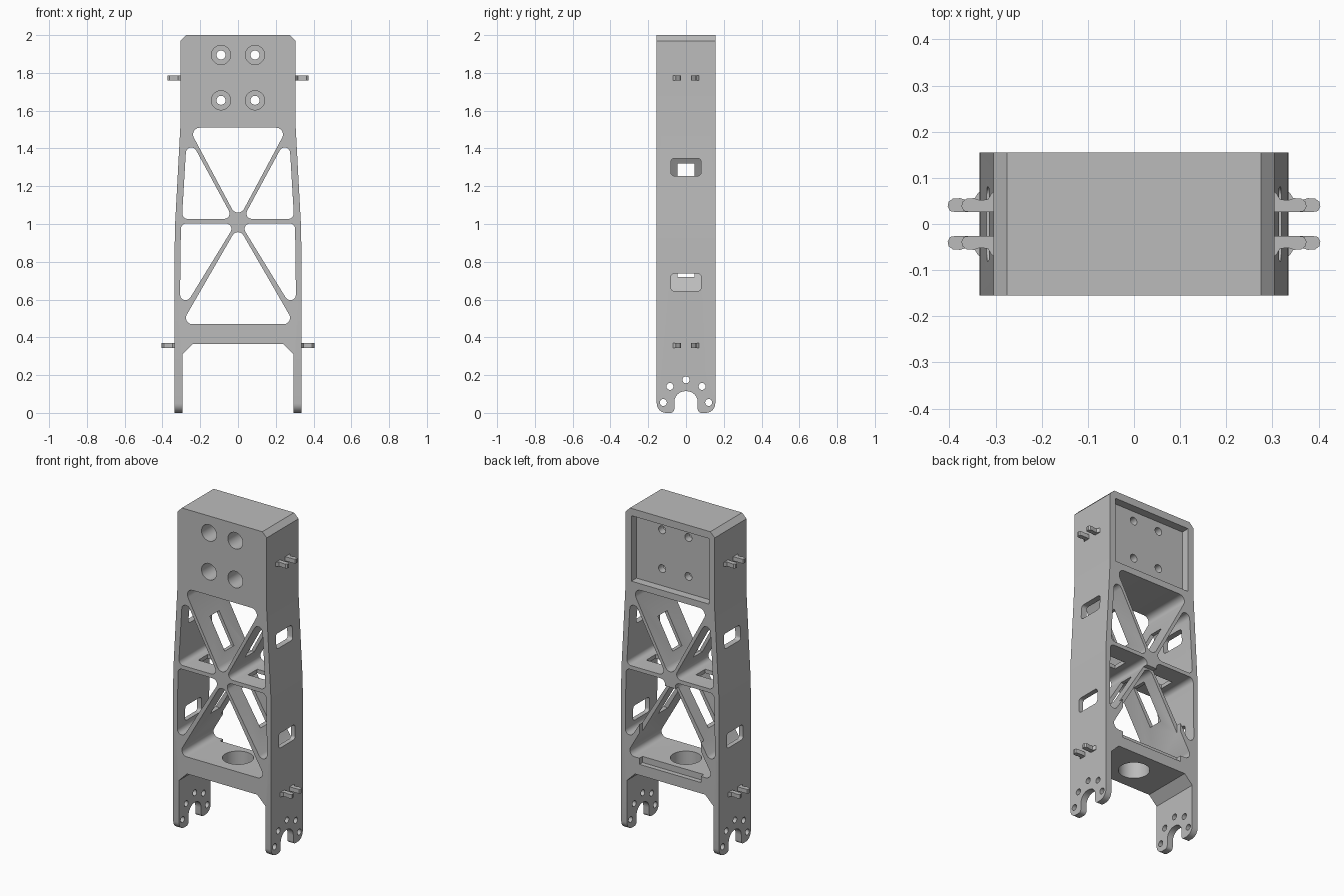
import bpy, bmesh, math
from mathutils import Vector

old = bpy.data.objects.get("Cube")
if old:
    bpy.data.objects.remove(old, do_unlink=True)

grey = bpy.data.materials.new("plain grey")
grey.use_nodes = True
grey.diffuse_color = (0.5, 0.5, 0.5, 1)
grey.node_tree.nodes["Principled BSDF"].inputs["Base Color"].default_value = (0.5, 0.5, 0.5, 1)

# Which 3D axes the two profile coordinates and the extrusion run along
PLANES = {"xz": (0, 2, 1), "yz": (1, 2, 0), "xy": (0, 1, 2)}


def rounded(points, radii, steps=6):
    """Replace each corner by an arc of its radius."""
    pts = [Vector(p) for p in points]
    if not isinstance(radii, (list, tuple)):
        radii = [radii] * len(pts)
    out = []
    for i, p in enumerate(pts):
        r = radii[i]
        if r == 0:
            out.append(p)
            continue
        a = (pts[i - 1] - p).normalized()
        b = (pts[(i + 1) % len(pts)] - p).normalized()
        half = a.angle(b) / 2
        centre = p + (a + b).normalized() * (r / math.sin(half))
        start = (p + a * (r / math.tan(half)) - centre).normalized()
        end = (p + b * (r / math.tan(half)) - centre).normalized()
        out += [centre + start.slerp(end, k / steps) * r for k in range(steps + 1)]
    return out


def circle(u, v, r, n=28):
    return [(u + r * math.cos(k * math.tau / n), v + r * math.sin(k * math.tau / n))
            for k in range(n)]


def rect(u0, u1, v0, v1):
    return [(u0, v0), (u1, v0), (u1, v1), (u0, v1)]


def prism(name, points, plane, lo, hi, r=0):
    """Extrude a closed profile between two depths."""
    iu, iv, iw = PLANES[plane]
    bm = bmesh.new()
    verts = []
    for p in rounded(points, r):
        co = [0, 0, 0]
        co[iu], co[iv], co[iw] = p[0], p[1], lo
        verts.append(bm.verts.new(co))
    face = bm.faces.new(verts)
    res = bmesh.ops.extrude_face_region(bm, geom=[face])
    move = Vector((0, 0, 0))
    move[iw] = hi - lo
    bmesh.ops.translate(bm, vec=move, verts=[g for g in res["geom"] if isinstance(g, bmesh.types.BMVert)])
    bmesh.ops.recalc_face_normals(bm, faces=bm.faces)
    mesh = bpy.data.meshes.new(name)
    bm.to_mesh(mesh)
    bm.free()
    mesh.materials.append(grey)
    ob = bpy.data.objects.new(name, mesh)
    bpy.context.collection.objects.link(ob)
    return ob


def activate(ob):
    bpy.ops.object.select_all(action="DESELECT")
    ob.select_set(True)
    bpy.context.view_layer.objects.active = ob


def boolean(target, cutter, operation="DIFFERENCE"):
    activate(target)
    mod = target.modifiers.new("cut", "BOOLEAN")
    mod.operation = operation
    mod.solver = "EXACT"
    mod.object = cutter
    bpy.ops.object.modifier_apply(modifier=mod.name)
    bpy.data.objects.remove(cutter, do_unlink=True)


def cut(points, plane, lo, hi, r=0):
    boolean(frame, prism("cutter", points, plane, lo, hi, r))


def flip(points, s):
    return [(s * p[0], p[1]) for p in points]


# Tapered tower outline with two legs
half = [(0.275, 2), (0.305, 1.97), (0.305, 1.52), (0.333, 1.0), (0.335, 0.9), (0.335, -0.1),
        (0.295, -0.1), (0.295, 0.31), (0.24, 0.365)]
frame = prism("tower_frame", half + flip(half[::-1], -1), "xz", -0.3, 0.3)

# Side profile: depth, rounded feet and the axle notch
side = [(-0.155, 0), (-0.062, 0), (-0.062, 0.115), (0.062, 0.115), (0.062, 0), (0.155, 0),
        (0.155, 2.5), (-0.155, 2.5)]
boolean(frame, prism("cutter", side, "yz", -1, 1, [0.05, 0.02, 0.058, 0.058, 0.02, 0.05, 0, 0]),
        "INTERSECT")

# Triangular truss openings
cut([(0, 1.02), (0.262, 1.51), (-0.262, 1.51)], "xz", -1, 1, 0.036)
cut([(0, 0.99), (0.3, 0.47), (-0.3, 0.47)], "xz", -1, 1, 0.033)
for s in (1, -1):
    cut(flip([(0.27, 1.48), (0.297, 1.027), (0.025, 1.027)], s), "xz", -1, 1, 0.029)
    cut(flip([(0.302, 1.003), (0.012, 1.003), (0.308, 0.52)], s), "xz", -1, 1, 0.029)

# Cable slots in the struts and windows in the side walls
for s in (1, -1):
    for (x0, z0), (x1, z1) in (((0.071, 1.13), (0.173, 1.32)), ((0.17, 0.72), (0.045, 0.93))):
        slot = [(x0 - 0.05, z0), (x0 + 0.05, z0), (x1 + 0.05, z1), (x1 - 0.05, z1)]
        cut(flip(slot, s), "xz", -0.045, 0.045)
    cut(flip(rect(0.1, 0.24, -0.045, 0.045), s), "xy", 0.985, 1.045)
    for z in (0.645, 1.255):
        cut(rect(-0.08, 0.08, z, z + 0.092), "yz", s * 0.262, s * 0.5, 0.018)

# Round opening through the crossbar
cut(circle(0, 0, 0.088, 40), "xy", 0.3, 0.6)

# Back pockets: mounting plate recess and truss recess
cut(rect(-0.265, 0.265, 1.55, 1.955), "xz", 0.105, 0.4)
cut(rect(-0.21, 0.21, 0.432, 0.965), "xz", 0.125, 0.4)

# Counterbored bolt holes in the head
for x in (-0.09, 0.09):
    for z in (1.655, 1.895):
        cut(circle(x, z, 0.051), "xz", -0.4, 0.06)
        cut(circle(x, z, 0.024), "xz", -0.3, 0.3)

# Bolt holes around the axle notch
for y, z in ((0, 0.175), (0.085, 0.14), (-0.085, 0.14), (0.12, 0.055), (-0.12, 0.055)):
    cut(circle(y, z, 0.0185, 20), "yz", -1, 1)

parts = [frame]

# Paired cable hooks on both sides
hook = [(-0.012, 0.08), (0.004, 0.066), (0.012, 0.053), (0.03, 0.052), (0.042, 0.056), (0.058, 0.055),
        (0.067, 0.048), (0.069, 0.038), (0.064, 0.028), (0.052, 0.026), (-0.012, 0.026)]
for level, wall, z in (("upper", 0.305, 1.772), ("lower", 0.335, 0.357)):
    for s, hand in ((1, "left"), (-1, "right")):
        for t, end in ((1, "back"), (-1, "front")):
            pts = [(s * (wall + d), t * y) for d, y in hook]
            parts.append(prism(f"{level}_{hand}_{end}_hook", pts, "xy", z - 0.013, z + 0.013))

for ob in parts:
    activate(ob)
    bpy.ops.object.shade_smooth_by_angle(angle=math.radians(30))
